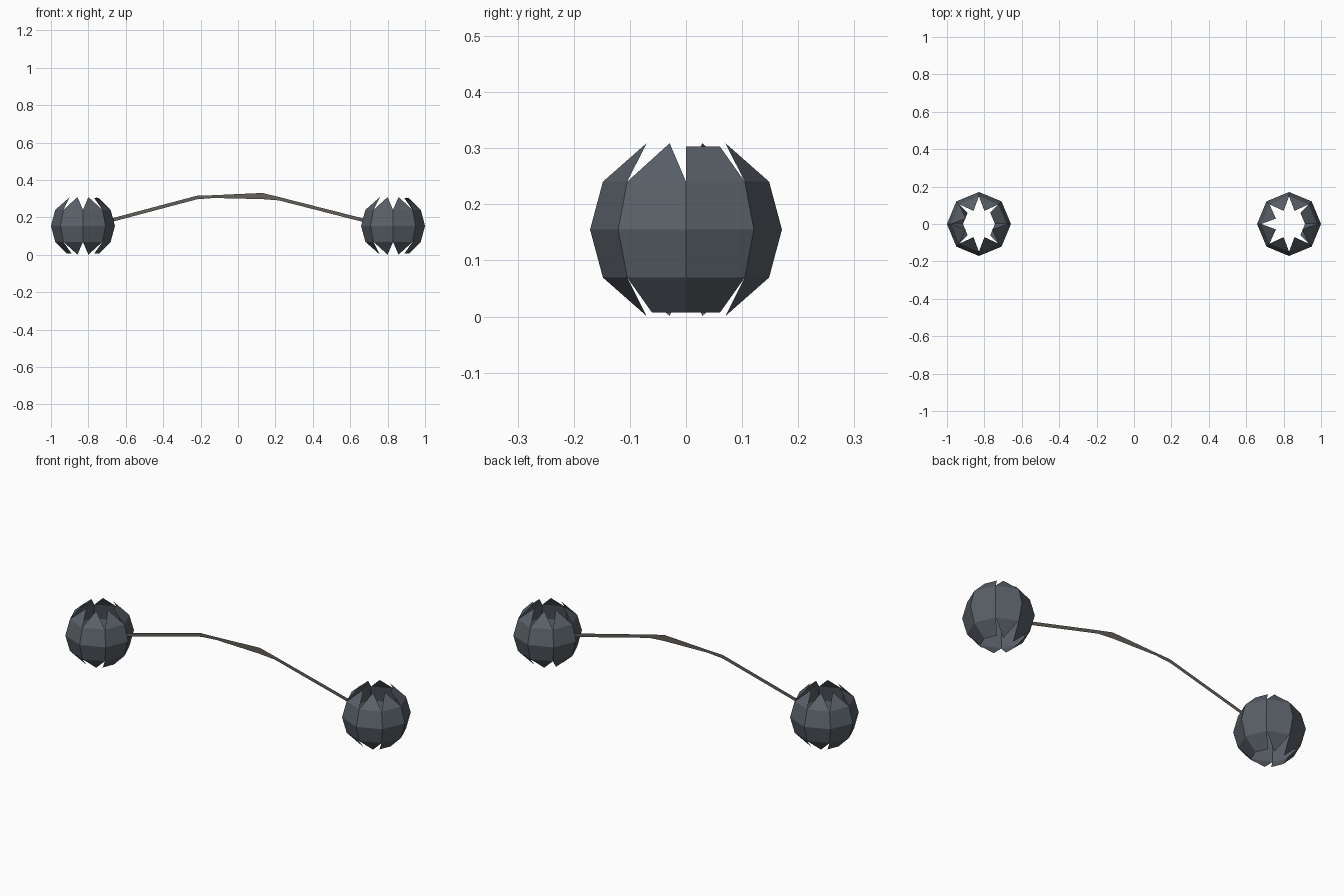
import bpy
from math import cos, sin, pi, radians

if "Cube" in bpy.data.objects:
    bpy.data.objects.remove(bpy.data.objects["Cube"])

R, CX, CZ = 0.171, 0.829, 0.155


def material(name, color):
    m = bpy.data.materials.new(name)
    m.diffuse_color = (*color, 1)
    m.use_nodes = True
    m.node_tree.nodes["Principled BSDF"].inputs["Base Color"].default_value = m.diffuse_color
    return m


def make(name, verts, faces, mat):
    me = bpy.data.meshes.new(name)
    me.from_pydata(verts, [], faces)
    me.materials.append(mat)
    ob = bpy.data.objects.new(name, me)
    bpy.context.collection.objects.link(ob)
    return ob


def ball(name, cx, full_top, full_bottom, mat):
    """Eight-sided hollow globe, petals on both ends; listed petals are blunt quads."""
    def pt(r, a, z):
        return (cx + r * cos(a), r * sin(a), CZ + z)
    verts, faces = [], []
    # three rings at -30, 0, +30 degrees latitude
    for lat in (-30, 0, 30):
        for i in range(8):
            t = radians(lat)
            verts.append(pt(R * cos(t), i * pi / 4, R * sin(t)))
    for k in (0, 8):
        for i in range(8):
            j = (i + 1) % 8
            faces.append((k + i, k + j, k + 8 + j, k + 8 + i))
    # end petals
    for base, s, full in ((16, 1, full_top), (0, -1, full_bottom)):
        for i in range(8):
            j, n = (i + 1) % 8, len(verts)
            if i in full:
                z = s * R * sin(pi / 3)
                verts += [pt(R / 2, (i + 1) * pi / 4, z), pt(R / 2, i * pi / 4, z)]
                f = [base + i, base + j, n, n + 1]
            else:
                verts.append(pt(0.076, (i + 0.5) * pi / 4, s * 0.154))
                f = [base + i, base + j, n]
            faces.append(f if s > 0 else f[::-1])
    return make(name, verts, faces, mat)


iron = material("dark_grey", (0.10, 0.118, 0.138))
cord = material("brown_grey", (0.13, 0.115, 0.10))

ball("left_ball", -CX, {0}, {0, 7, 3, 4}, iron)
ball("right_ball", CX, {0}, {0, 7}, iron)

# flat arched band joining the balls
top = [(-.672, .196), (-.22, .316), (-.13, .319), (.13, .331), (.22, .309), (.672, .194)]
bot = [(-.672, .177), (-.22, .297), (-.13, .304), (.13, .298), (.22, .291), (.672, .175)]
n = len(top)
make("connecting_band", [(x, 0, z) for x, z in top + bot],
     [(n + i, n + i + 1, i + 1, i) for i in range(n - 1)], cord)
